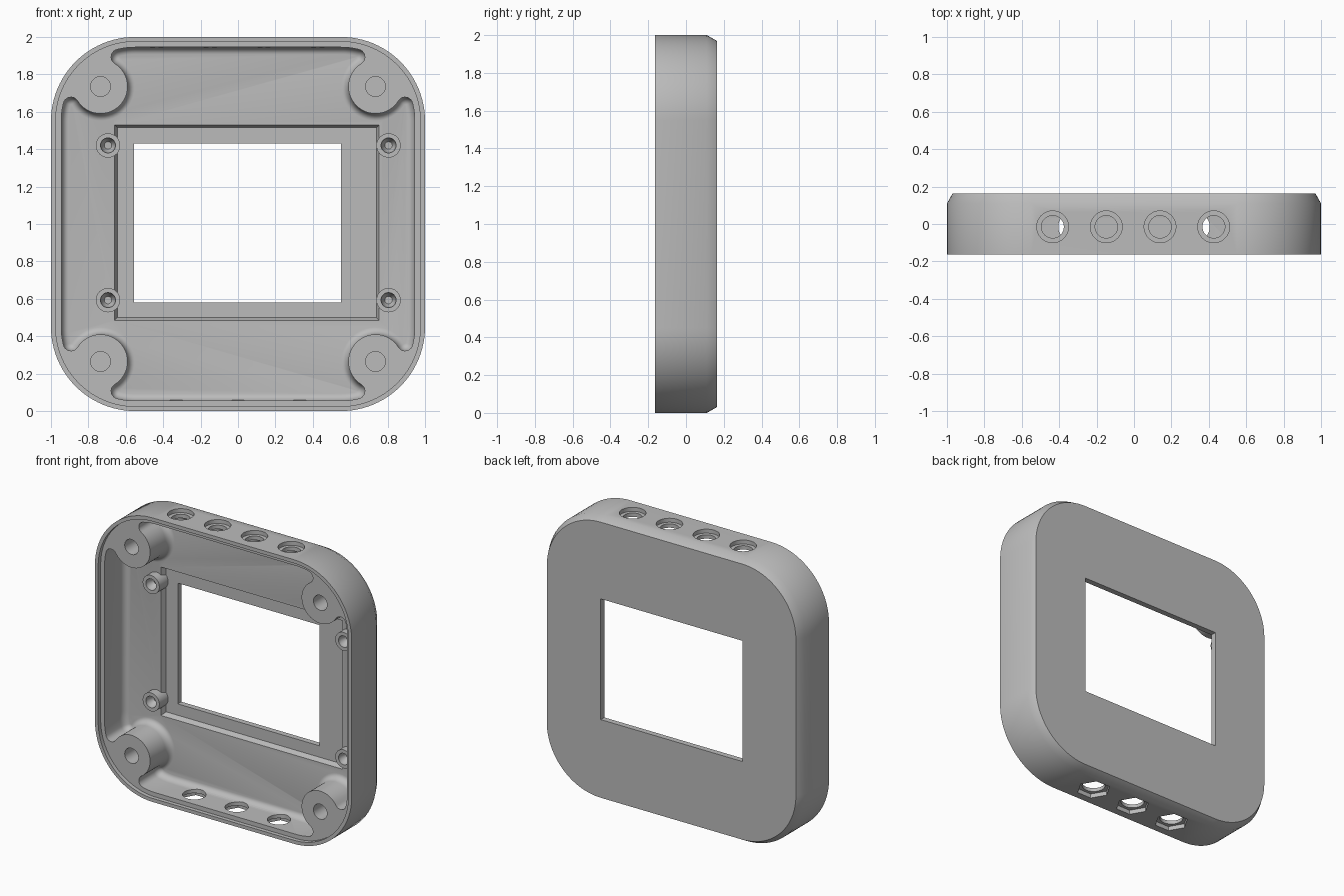
import bpy
import bmesh
from math import pi, cos, sin, atan2, radians, sqrt

if "Cube" in bpy.data.objects:
    bpy.data.objects.remove(bpy.data.objects["Cube"], do_unlink=True)

FRONT, BACK, FLOOR, LEDGE = -0.163, 0.163, 0.085, -0.135
CORNER, RADIUS = 0.55, 0.45          # outer corner arc centre and radius
BOSS, BOSS_R = 0.735, 0.145          # corner screw boss
WALL_R, EAR_R = 0.395, 0.041         # inner corner arc, blend beside boss

grey = bpy.data.materials.new("mid grey")
grey.use_nodes = True
grey.diffuse_color = (0.5, 0.5, 0.5, 1)
grey.node_tree.nodes["Principled BSDF"].inputs["Base Color"].default_value = (0.5, 0.5, 0.5, 1)


def arc(cx, cy, r, a, b, n, last=False):
    return [(cx + r * cos(a + (b - a) * i / n), cy + r * sin(a + (b - a) * i / n))
            for i in range(n + last)]


def circle(cx, cy, r, n=40):
    return arc(cx, cy, r, 0, 2 * pi, n)


def rect(x0, x1, z0, z1):
    return [(x0, z0), (x1, z0), (x1, z1), (x0, z1)]


def four_fold(quarter):
    """Repeat a quarter outline around the centre and lift it to z = 1."""
    pts = []
    for _ in range(4):
        pts += quarter
        quarter = [(-z, x) for x, z in quarter]
    return [(x, z + 1) for x, z in pts]


def rounded(inset):
    return four_fold(arc(CORNER, CORNER, RADIUS - inset, 0, pi / 2, 24, True))


def cavity(inset):
    """Inner wall outline that wraps round the corner bosses."""
    d = (BOSS - CORNER) * sqrt(2)
    p, q = WALL_R - EAR_R, BOSS_R + EAR_R
    along = (p * p - q * q + d * d) / (2 * d)
    side = sqrt(p * p - along * along)
    fx = CORNER + (along + side) / sqrt(2)
    fz = CORNER + (along - side) / sqrt(2)
    a = atan2(fz - CORNER, fx - CORNER)
    b = atan2(BOSS - fz, BOSS - fx)
    wall, ear, boss = WALL_R - inset, EAR_R - inset, BOSS_R + inset
    return four_fold(
        arc(CORNER, CORNER, wall, 0, a, 6)
        + arc(fx, fz, ear, a, b, 10)
        + arc(BOSS, BOSS, boss, b - pi, -pi / 2 - b, 28)
        + arc(fz, fx, ear, pi / 2 - b, pi / 2 - a, 10)
        + arc(CORNER, CORNER, wall, pi / 2 - a, pi / 2, 6, True))


def loft(name, rings, axis="y"):
    """Skin a stack of equal outlines, each given as (points, height)."""
    bm = bmesh.new()
    rows = []
    for pts, h in rings:
        rows.append([bm.verts.new((u, h, v) if axis == "y" else (u, v, h)) for u, v in pts])
    for lo, hi in zip(rows, rows[1:]):
        for i in range(len(lo)):
            j = (i + 1) % len(lo)
            bm.faces.new((lo[i], lo[j], hi[j], hi[i]))
    bm.faces.new(rows[0])
    bm.faces.new(rows[-1])
    bmesh.ops.recalc_face_normals(bm, faces=bm.faces)
    mesh = bpy.data.meshes.new(name)
    bm.to_mesh(mesh)
    bm.free()
    mesh.materials.append(grey)
    obj = bpy.data.objects.new(name, mesh)
    bpy.context.collection.objects.link(obj)
    return obj


def prism(pts, a, b, axis="y"):
    return loft("cutter", [(pts, a), (pts, b)], axis)


def smooth(obj):
    bpy.ops.object.select_all(action="DESELECT")
    obj.select_set(True)
    bpy.context.view_layer.objects.active = obj
    bpy.ops.object.shade_smooth_by_angle(angle=radians(30))


# Outer block with the chamfered back edge
case = loft("case_shell", [(rounded(0), FRONT), (rounded(0), 0.11), (rounded(0.03), BACK)])

# Rim step and main cavity with a rounded floor edge
cutters = [prism(rounded(0.025), -0.3, LEDGE)]
rings = [(cavity(0), -0.25)]
for i in range(7):
    t = i / 6 * pi / 2
    rings.append((cavity(0.038 * (1 - cos(t))), FLOOR - 0.05 + 0.05 * sin(t)))
cutters.append(loft("cutter", rings))

# Screen recess with sloped sides, and the window through the back
outer = rect(-0.66, 0.755, 0.485, 1.53)
inner = rect(-0.645, 0.74, 0.5, 1.515)
cutters.append(loft("cutter", [(outer, 0.0), (outer, FLOOR), (inner, 0.123)]))
cutters.append(prism(rect(-0.555, 0.55, 0.58, 1.43), 0.0, 0.3))

# Blind screw holes in the corner bosses
for sx in (-1, 1):
    for sz in (-1, 1):
        cutters.append(prism(circle(sx * BOSS, 1 + sz * BOSS, 0.053), -0.3, 0.06))

# Counterbored holes in the top wall
for x in (-0.435, -0.148, 0.139, 0.426):
    cutters.append(loft("cutter", [(circle(x, -0.015, 0.06), 1.85),
                                   (circle(x, -0.015, 0.06), 1.972),
                                   (circle(x, -0.015, 0.085), 1.972),
                                   (circle(x, -0.015, 0.085), 2.1)], "z"))

# Holes with hexagonal pockets in the bottom wall
for x in (-0.33, 0, 0.33):
    cutters.append(prism(circle(x, -0.015, 0.075), -0.1, 0.12, "z"))
    cutters.append(prism(circle(x, -0.015, 0.11, 6), -0.1, 0.03, "z"))

# Apply every cut, then drop the cutters
for cutter in cutters:
    cutter.hide_render = True
    mod = case.modifiers.new("cut", "BOOLEAN")
    mod.operation = "DIFFERENCE"
    mod.solver = "EXACT"
    mod.object = cutter
depsgraph = bpy.context.evaluated_depsgraph_get()
result = bpy.data.meshes.new_from_object(case.evaluated_get(depsgraph))
case.modifiers.clear()
case.data = result
for cutter in cutters:
    bpy.data.objects.remove(cutter, do_unlink=True)
smooth(case)

# Small screen standoffs with tapered holes
profile = [(0.065, 0.13), (0.065, 0.025), (0.04, 0.025), (0.04, 0.05), (0.02, 0.085)]
for side, x in (("right", -0.695), ("left", 0.805)):
    for level, z in (("lower", 0.593), ("upper", 1.42)):
        smooth(loft(f"{level}_{side}_standoff", [(circle(x, z, r, 32), y) for r, y in profile]))
